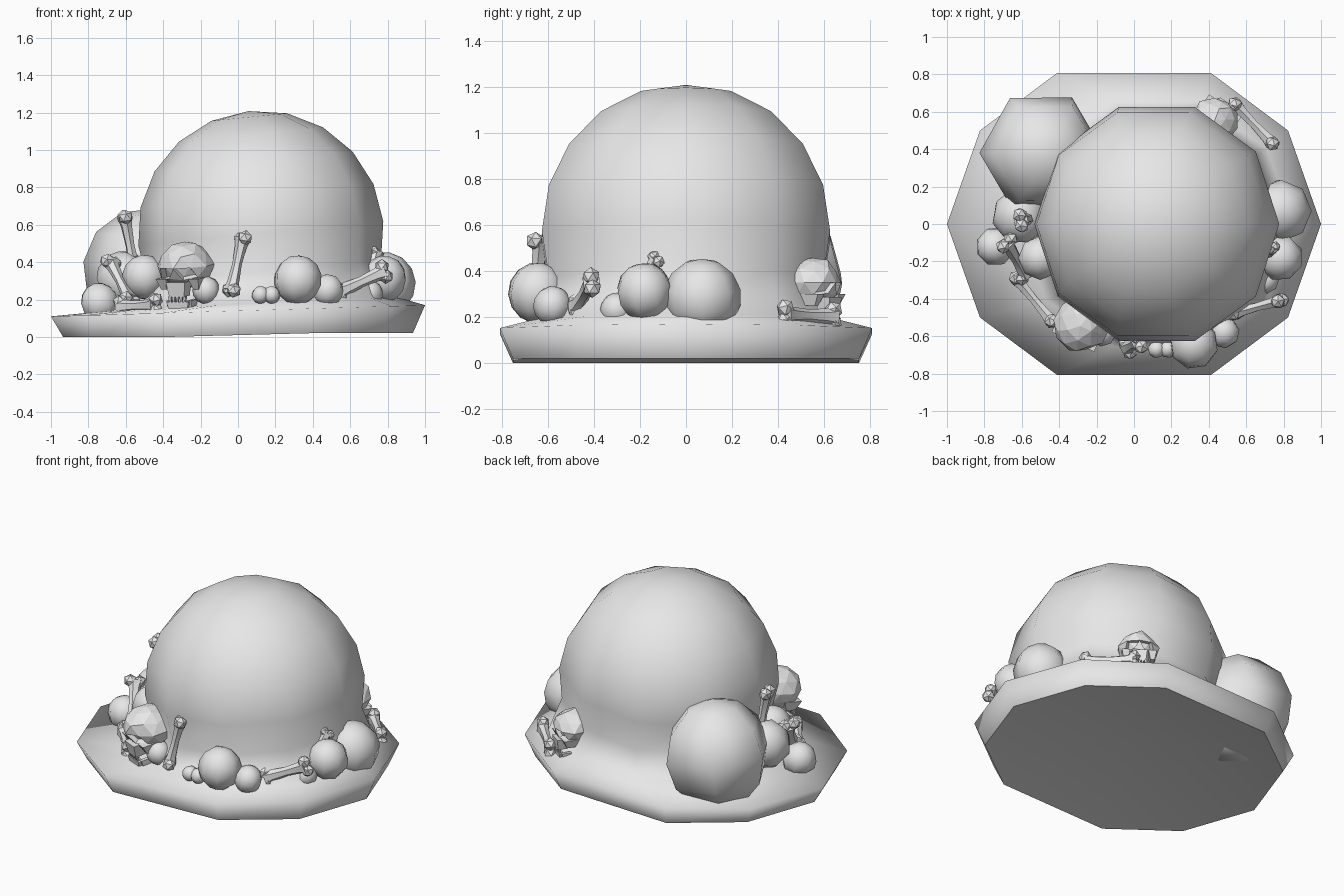
import bpy, bmesh, math, random
from mathutils import Vector, Matrix

if "Cube" in bpy.data.objects:
    bpy.data.objects.remove(bpy.data.objects["Cube"])
random.seed(4)

stone = bpy.data.materials.new("plain grey")
stone.use_nodes = True
GREY = (0.8, 0.8, 0.8, 1)
stone.diffuse_color = GREY
stone.node_tree.nodes["Principled BSDF"].inputs["Base Color"].default_value = GREY


def finish(bm, name, angle=None):
    """Turn a bmesh into an object; angle = smoothing limit, None = flat."""
    bmesh.ops.recalc_face_normals(bm, faces=bm.faces)
    mesh = bpy.data.meshes.new(name)
    bm.to_mesh(mesh)
    bm.free()
    mesh.materials.append(stone)
    obj = bpy.data.objects.new(name, mesh)
    bpy.context.collection.objects.link(obj)
    if angle:
        bpy.ops.object.select_all(action='DESELECT')
        obj.select_set(True)
        bpy.context.view_layer.objects.active = obj
        bpy.ops.object.shade_smooth_by_angle(angle=math.radians(angle))
    return obj


def ring(bm, cx, rx, ry, height, sides=10, widen=0.0):
    """Loop of vertices; widen pushes the front and back corners apart."""
    verts = []
    for i in range(sides):
        a = math.tau * i / sides
        x = cx + rx * math.cos(a) * (1 + widen * math.sin(a) ** 6)
        verts.append(bm.verts.new((x, ry * math.sin(a), height(x))))
    return verts


def loft(bm, rings):
    for low, high in zip(rings, rings[1:]):
        n = len(low)
        for i in range(n):
            j = (i + 1) % n
            bm.faces.new((low[i], low[j], high[j], high[i]))


def cap(bm, loop, co):
    tip = bm.verts.new(co)
    for i, v in enumerate(loop):
        bm.faces.new((v, loop[(i + 1) % len(loop)], tip))


# Ten-sided ground slab flowing up through a mound into the great dome
bm = bmesh.new()
rings = [
    ring(bm, 0, 0.935, 0.79, lambda x: 0.0 if x < -0.25 else 0.02, widen=0.44),
    ring(bm, 0, 1.0, 0.85, lambda x: 0.14 + 0.03 * x, widen=0.44),
    ring(bm, 0.12, 0.73, 0.69, lambda x: 0.175 + 0.045 * x),
]
DOME_R = 0.658
place = Matrix.Translation((0.122, 0, 0.553)) @ Matrix.Rotation(-0.1, 4, 'Y')
for step in range(6, 0, -1):
    polar = step * math.pi / 10
    r = DOME_R * math.sin(polar)
    loop = ring(bm, 0, r, r, lambda x: DOME_R * math.cos(polar))
    for v in loop:
        v.co = place @ v.co
    rings.append(loop)
loft(bm, rings)
# Hollowed underside with a crisp lower edge
cap(bm, rings[0], (0, 0, 0.13))
cap(bm, rings[-1], place @ Vector((0, 0, DOME_R)))
for a, b in zip(rings[0], rings[0][1:] + rings[0][:1]):
    bm.edges.get((a, b)).smooth = False
finish(bm, "domed_ground", 180)


def boulder(name, loc, r, sides, rows, tilt):
    bm = bmesh.new()
    bmesh.ops.create_uvsphere(bm, u_segments=sides, v_segments=rows, radius=r)
    turn = [Matrix.Rotation(math.radians(a), 4, ax) for a, ax in zip(tilt, "XYZ")]
    bm.transform(Matrix.Translation(loc) @ turn[2] @ turn[1] @ turn[0])
    finish(bm, name, 180)


# Boulders scattered round the dome
boulder("big_boulder", (-0.495, 0.385, 0.355), 0.335, 6, 6, (6, 6, 31))
BOULDERS = [
    ("left_large", (0.78, 0.07, 0.285), 0.17),
    ("left_middle", (0.78, -0.18, 0.31), 0.125),
    ("left_small", (0.70, -0.30, 0.23), 0.075),
    ("front_large", (0.32, -0.645, 0.305), 0.132),
    ("front_middle", (0.48, -0.58, 0.25), 0.085),
    ("front_pebble_a", (0.12, -0.67, 0.225), 0.047),
    ("front_pebble_b", (0.18, -0.67, 0.225), 0.047),
    ("skull_side", (-0.17, -0.58, 0.25), 0.075),
    ("right_large", (-0.61, 0.04, 0.31), 0.15),
    ("right_middle", (-0.50, -0.18, 0.32), 0.12),
    ("right_small", (-0.74, -0.12, 0.185), 0.105),
]
for k, (name, loc, r) in enumerate(BOULDERS):
    boulder(name + "_boulder", loc, r, 8, 7, (15 * (k % 3), 10, 25 * k))


def bone(name, start, end, twist=0, size=1.2):
    """Six-sided shaft, flared at both ends, with a pair of knobs on each."""
    a, b = Vector(start), Vector(end)
    length = (b - a).length
    bm = bmesh.new()
    shaft = [(0.0, 0.042), (0.16, 0.03), (0.5, 0.024), (0.84, 0.03), (1.0, 0.042)]
    loops = [ring(bm, 0, r * size, 0.85 * r * size, lambda x, t=t: t * length, 6)
             for t, r in shaft]
    loft(bm, loops)
    for loop in (loops[0], loops[-1]):
        bm.faces.new(loop)
    for z in (0, length):
        for side in (-1, 1):
            bmesh.ops.create_icosphere(
                bm, subdivisions=1, radius=0.034 * size,
                matrix=Matrix.Translation((side * 0.024 * size, 0, z)))
    turn = (b - a).to_track_quat('Z', 'Y').to_matrix().to_4x4()
    bm.transform(Matrix.Translation(a) @ turn
                 @ Matrix.Rotation(math.radians(twist), 4, 'Z'))
    finish(bm, name, 35)


# Loose bones
bone("front_standing_bone", (-0.035, -0.66, 0.25), (0.025, -0.63, 0.53))
bone("right_standing_bone", (-0.55, 0.03, 0.34), (-0.605, 0.02, 0.64))
bone("right_leaning_bone", (-0.58, -0.27, 0.20), (-0.68, -0.10, 0.40), 20)
bone("right_lying_bone", (-0.44, -0.52, 0.17), (-0.63, -0.29, 0.16), 90)
bone("left_leaning_bone", (0.54, -0.475, 0.24), (0.78, -0.41, 0.35), 90)
bone("left_tucked_bone", (0.69, -0.27, 0.25), (0.74, -0.13, 0.45), 60, 0.85)
bone("back_lying_bone", (0.54, 0.64, 0.20), (0.74, 0.43, 0.21), 90)


def box(bm, loc, dims, taper=1.0):
    """Box whose lower end is scaled by taper."""
    made = bmesh.ops.create_cube(bm, size=1)["verts"]
    for v in made:
        k = taper if v.co.z < 0 else 1
        v.co = Vector(loc) + Vector((v.co.x * dims[0] * k,
                                     v.co.y * dims[1] * k, v.co.z * dims[2]))


def skull(name, loc, yaw, pitch, size):
    """Faceted cranium with sunken eyes, cheeks, teeth and a jaw; faces -y."""
    bm = bmesh.new()
    bmesh.ops.create_icosphere(bm, subdivisions=2, radius=1)
    for v in bm.verts:
        v.co *= random.uniform(0.93, 1.06)
        floor = -0.75 if v.co.y < 0 else -1.1
        v.co.z = max(v.co.z, floor) * 0.13
        v.co.x *= 0.15 * (1 - 1.8 * max(v.co.z, 0))
        v.co.y *= 0.155
    # Eye sockets
    eyes = [Vector((s * 0.06, -0.125, -0.025)) for s in (-1, 1)]
    sockets = [f for f in bm.faces
               if min((f.calc_center_median() - e).length for e in eyes) < 0.035]
    bmesh.ops.inset_region(bm, faces=sockets, thickness=0.008, depth=-0.03)
    # Nose, upper jaw and cheekbones
    box(bm, (0, -0.10, -0.115), (0.11, 0.09, 0.08), 0.8)
    for s in (-1, 1):
        box(bm, (s * 0.095, -0.06, -0.09), (0.06, 0.12, 0.06), 0.5)
        # Lower jaw branches
        box(bm, (s * 0.06, -0.05, -0.195), (0.024, 0.13, 0.035), 0.9)
        box(bm, (s * 0.075, 0.015, -0.15), (0.024, 0.04, 0.10), 0.9)
    box(bm, (0, -0.115, -0.20), (0.13, 0.035, 0.035), 0.85)
    # Teeth
    for i in range(5):
        x = (i - 2) * 0.022
        box(bm, (x, -0.125, -0.17), (0.017, 0.018, 0.035), 0.4)
    bm.transform(Matrix.Translation(loc)
                 @ Matrix.Rotation(math.radians(yaw), 4, 'Z')
                 @ Matrix.Rotation(math.radians(pitch), 4, 'X')
                 @ Matrix.Scale(size, 4))
    finish(bm, name)


skull("front_skull", (-0.28, -0.53, 0.385), -25, 8, 1.0)
skull("back_skull", (0.43, 0.55, 0.35), 145, 0, 0.84)
